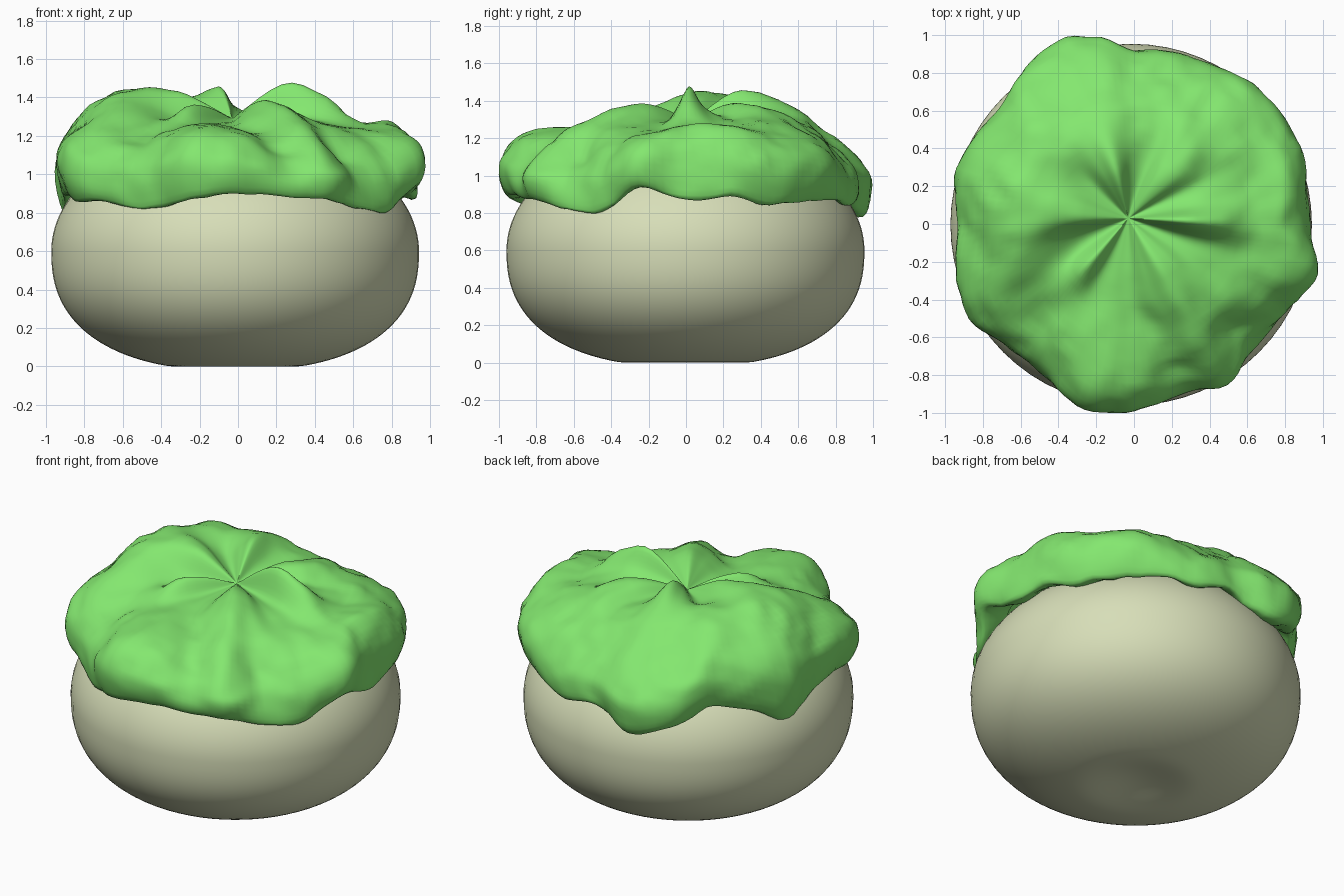
import bpy
import bmesh
import math
from mathutils import Vector, noise

default_cube = bpy.data.objects.get("Cube")
if default_cube:
    bpy.data.objects.remove(default_cube, do_unlink=True)


def make_material(name, colour):
    material = bpy.data.materials.new(name)
    material.use_nodes = True
    material.diffuse_color = colour
    material.node_tree.nodes["Principled BSDF"].inputs["Base Color"].default_value = colour
    return material


def finish(bm, name, material):
    """Turn a bmesh into a smooth shaded object with one colour."""
    bmesh.ops.recalc_face_normals(bm, faces=bm.faces)
    mesh = bpy.data.meshes.new(name)
    bm.to_mesh(mesh)
    bm.free()
    mesh.materials.append(material)
    for polygon in mesh.polygons:
        polygon.use_smooth = True
    obj = bpy.data.objects.new(name, mesh)
    bpy.context.collection.objects.link(obj)
    return obj


def spline(a, b, c, d, t):
    """Smooth curve from b to c, for numbers or vectors."""
    return b + (c - a) * (t / 2) + (a * 2 - b * 5 + c * 4 - d) * (t * t / 2) \
        + (b * 3 - a - c * 3 + d) * (t ** 3 / 2)


def around(values, turn):
    """Sample a closed list of values at a fraction of a full turn."""
    place = turn * len(values)
    i = math.floor(place)
    points = [values[(i + k) % len(values)] for k in (-1, 0, 1, 2)]
    return spline(*points, place - i) / 100


# Pot: a squashed ball, fuller below the middle, with a soft dent underneath
POT_CENTRE = Vector((-0.015, -0.003, 0.61))
POT_RADIUS, UPPER_HEIGHT, LOWER_HEIGHT = 0.957, 0.635, 0.622
FULLNESS, DENT_RADIUS, DENT_DEPTH = 2.4, 0.36, 0.06
bm = bmesh.new()
bmesh.ops.create_uvsphere(bm, u_segments=64, v_segments=64, radius=1)
for vert in bm.verts:
    x, y, z = vert.co
    radius = math.hypot(x, y)
    if z < 0:
        z = -(1 - min(radius, 1) ** FULLNESS) ** (1 / FULLNESS) * LOWER_HEIGHT
        spread = min(radius * POT_RADIUS / DENT_RADIUS, 1)
        z += DENT_DEPTH * (1 - spread ** 2) ** 2
    else:
        z *= UPPER_HEIGHT
    vert.co = POT_CENTRE + Vector((x * POT_RADIUS, y * POT_RADIUS, z))
lowest = min(vert.co.z for vert in bm.verts)
bmesh.ops.translate(bm, verts=bm.verts, vec=(0, 0, -lowest))
finish(bm, "pot", make_material("pale clay", (0.68, 0.73, 0.48, 1)))

# Foliage outline, hem and ridges, in hundredths, anticlockwise from the left side;
# ridge heights are counted from one unit up
outline = [91, 94, 97, 97, 95, 93, 92, 103, 103, 95, 95, 98,
           92, 96, 100, 93, 93, 101, 99, 92, 98, 88, 92, 100]
hem = [86, 88, 85, 88, 87, 84, 88, 78, 84, 94, 88, 77,
       88, 89, 86, 85, 82, 87, 90, 88, 87, 82, 81, 93]
inner_ridge = [48, 36, 32, 38, 38, 32, 35, 46, 41, 34, 36, 42,
               42, 30, 28, 36, 27, 26, 27, 33, 39, 36, 30, 31]
middle_ridge = [29, 27, 28, 32, 31, 28, 30, 34, 36, 40, 41, 44,
                42, 38, 28, 22, 24, 26, 23, 22, 30, 25, 24, 25]
shoulder = [26, 26, 22, 20, 18, 14, 14, 14, 16, 28, 29, 30,
            29, 25, 20, 14, 16, 23, 20, 11, 13, 9, 15, 21]

SEGMENTS, STEPS = 144, 6
crown = Vector((-0.03, 0.03, 1.29))


def leaf_strip(turn):
    """Points of one strip, from the crown over the shoulder to the tucked hem."""
    reach, low = around(outline, turn), around(hem, turn)
    top = 1 + around(shoulder, turn)
    hem_reach = max(reach - 0.05, 0.91)
    controls = [
        Vector((0, crown.z)),
        Vector((0.3, 1 + around(inner_ridge, turn))),
        Vector((0.61, 1 + around(middle_ridge, turn))),
        Vector((reach * 0.88, top)),
        Vector((reach, top * 0.55 + low * 0.45)),
        Vector((hem_reach, low)),
        Vector((0.79, low + 0.07)),
    ]
    padded = [controls[0], *controls, controls[-1]]
    angle = turn * math.tau
    strip = []
    for i in range(len(controls) - 1):
        for step in range(STEPS):
            r, z = spline(*padded[i:i + 4], (step + 1) / STEPS)
            point = Vector((r * math.cos(angle), r * math.sin(angle), z))
            # Coarse and fine crumples that fade towards the crown
            bump = noise.noise(point * 5) * 0.025 + noise.noise(point * 10) * 0.015
            bump *= min(r * 2, 1)
            point += Vector((math.cos(angle), math.sin(angle), 1)) * bump * 0.7
            centring = max(1 - r / 0.6, 0)
            point.x += crown.x * centring
            point.y += crown.y * centring
            strip.append(point)
    return strip


# Foliage: strips joined around the crown
bm = bmesh.new()
peak = bm.verts.new(crown)
strips = [[bm.verts.new(p) for p in leaf_strip(s / SEGMENTS)] for s in range(SEGMENTS)]
for s, strip in enumerate(strips):
    following = strips[(s + 1) % SEGMENTS]
    bm.faces.new((peak, strip[0], following[0]))
    for i in range(len(strip) - 1):
        bm.faces.new((strip[i], strip[i + 1], following[i + 1], following[i]))
finish(bm, "foliage", make_material("leaf green", (0.23, 0.8, 0.16, 1)))
